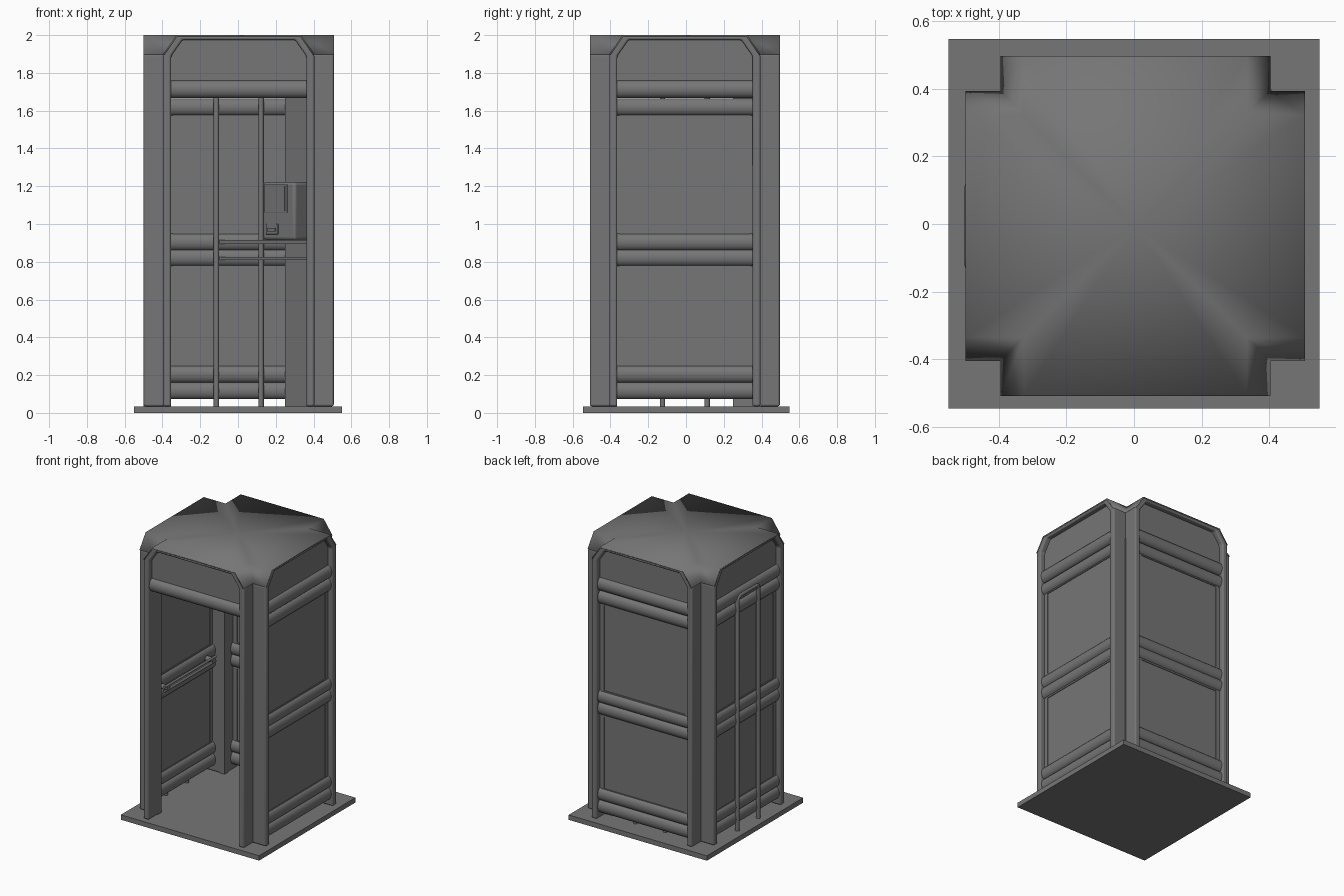
import bpy, bmesh, math
from mathutils import Matrix, Vector

if "Cube" in bpy.data.objects:
    bpy.data.objects.remove(bpy.data.objects["Cube"])

grey = bpy.data.materials.new("booth_grey")
grey.use_nodes = True
COLOUR = (0.18, 0.18, 0.18, 1)
grey.diffuse_color = COLOUR
grey.node_tree.nodes["Principled BSDF"].inputs["Base Color"].default_value = COLOUR

CENTRE = Vector((0.004, -0.006, 0))
ARM, REACH, WALL = 0.4, 0.503, 0.46     # half width of a side, outer face, wall plane
FLOOR, TOP = 0.035, 2.0
CUT_X, CUT_Z = 0.07, 0.1                # chamfer of the arches and roof


def finish(name, bm, matrix=Matrix(), angle=30):
    """Turn a bmesh into a smooth-shaded object."""
    bmesh.ops.recalc_face_normals(bm, faces=bm.faces)
    bm.transform(matrix)
    mesh = bpy.data.meshes.new(name)
    bm.to_mesh(mesh)
    bm.free()
    mesh.materials.append(grey)
    obj = bpy.data.objects.new(name, mesh)
    bpy.context.collection.objects.link(obj)
    bpy.ops.object.select_all(action="DESELECT")
    obj.select_set(True)
    bpy.context.view_layer.objects.active = obj
    bpy.ops.object.shade_smooth_by_angle(angle=math.radians(angle))
    return obj


def prism(name, points, push, matrix=Matrix(), bevel=0, angle=30):
    """Extrude a flat outline along a vector."""
    bm = bmesh.new()
    face = bm.faces.new([bm.verts.new(p) for p in points])
    new = bmesh.ops.extrude_face_region(bm, geom=[face])["geom"]
    bmesh.ops.translate(bm, vec=push, verts=[v for v in new if isinstance(v, bmesh.types.BMVert)])
    obj = finish(name, bm, matrix, angle)
    if bevel:
        mod = obj.modifiers.new("round", "BEVEL")
        mod.width, mod.segments = bevel, 3


def box(name, low, high, matrix=Matrix(), bevel=0):
    (a, b, c), (d, e, f) = low, high
    prism(name, [(a, b, c), (d, b, c), (d, e, c), (a, e, c)], (0, 0, f - c), matrix, bevel)


def tube(name, path, radius, matrix=Matrix()):
    curve = bpy.data.curves.new(name, "CURVE")
    curve.dimensions = "3D"
    curve.bevel_depth, curve.bevel_resolution, curve.use_fill_caps = radius, 3, True
    spline = curve.splines.new("POLY")
    spline.points.add(len(path) - 1)
    for point, co in zip(spline.points, path):
        point.co = (*(matrix @ Vector(co)), 1)
    spline.use_smooth = True
    curve.materials.append(grey)
    bpy.context.collection.objects.link(bpy.data.objects.new(name, curve))


def side(turns):
    """Side frame: the wall faces -y before turning."""
    return Matrix.Translation(CENTRE) @ Matrix.Rotation(turns * math.pi / 2, 4, "Z")


def arch(half, base, top, cut_x, cut_z, y):
    """Chamfered arch outline from the left foot to the right foot."""
    left = [(-half, base), (-half, top - cut_z), (-half + cut_x, top)]
    return [(x, y, z) for x, z in left + [(-x, z) for x, z in reversed(left)]]


def rail(name, z, height, matrix, depth=0.032):
    """Horizontal moulding, rounded on both faces of the wall."""
    ring = [(-0.365, -WALL + depth * math.cos(t), z + height / 2 * math.sin(t))
            for t in (math.tau * k / 20 for k in range(20))]
    prism(name, ring, (0.73, 0, 0), matrix, angle=40)


def panel(name, z0, z1, matrix):
    """Sheet with a thin raised lip on both faces."""
    box(name, (-0.365, -WALL - 0.006, z0), (0.365, -WALL + 0.006, z1), matrix)
    for s in (-1, 1):
        x = s * 0.335
        box(name + "_lip", (x - 0.012, -WALL - 0.011, z0), (x + 0.012, -WALL + 0.011, z1), matrix)
    for z in (z0, z1 - 0.016):
        box(name + "_lip", (-0.335, -WALL - 0.011, z), (0.335, -WALL + 0.011, z + 0.016), matrix)


# Floor slab
box("floor_slab", (-0.55, -0.546, 0), (0.55, 0.548, FLOOR))

# Four sides: 0 front, 1 left, 2 back, 3 right
for turn, label in enumerate(("front", "left", "back", "right")):
    m = side(turn)
    outer = arch(ARM, FLOOR, TOP - 0.003, CUT_X, CUT_Z, -REACH)
    inner = arch(ARM - 0.042, FLOOR, TOP - 0.025, 0.06, 0.085, -REACH)
    prism(label + "_frame", outer + inner[::-1], (0, REACH - ARM + 0.04, 0), m, bevel=0.01)
    prism(label + "_top_panel", arch(0.375, 1.72, 1.985, 0.06, 0.085, -WALL - 0.006),
          (0, 0.012, 0), m)
    rail(label + "_header", 1.714, 0.094, m, 0.036)
    if turn:
        for z in (0.118, 0.205, 0.822, 0.905, 1.619):
            rail(label + "_rail", z, 0.09, m)
        panel(label + "_lower_panel", 0.235, 0.785, m)
        panel(label + "_upper_panel", 0.94, 1.585, m)

# Inner core of each corner post
for turn in range(4):
    box("corner_post", (0.358, 0.002 - ARM, FLOOR), (ARM - 0.002, -0.358, 1.89), side(turn))

# Roof: one cross-shaped shell, fanned from the centre, with chamfered corners
bm = bmesh.new()
flat = ARM - CUT_X
low = TOP - CUT_Z
rim = []
for turn in range(4):
    spin = Matrix.Rotation(turn * math.pi / 2, 4, "Z")
    a, b, c, d, e, f = [bm.verts.new(spin @ Vector(p)) for p in (
        (flat, -REACH, TOP), (flat, -flat, TOP), (REACH, -flat, TOP),
        (ARM, -REACH, low), (ARM, -ARM, low), (REACH, -ARM, low))]
    bm.faces.new((a, d, e, b))
    bm.faces.new((b, e, f, c))
    rim += [a, b, c]
hub = bm.verts.new((0, 0, TOP))
for k, vert in enumerate(rim):
    bm.faces.new((hub, vert, rim[(k + 1) % len(rim)]))
roof = finish("roof_shell", bm, side(0), angle=65)
shell = roof.modifiers.new("thickness", "SOLIDIFY")
shell.thickness, shell.offset = 0.008, -1


# Hairpin poles: one outside the right wall, one inside the back wall
def hairpin(name, y, matrix):
    half, top, r = 0.118, 1.715, 0.03
    bend = [(half - r + r * math.cos(a), y, top - r + r * math.sin(a))
            for a in (math.pi / 2 * k / 5 for k in range(6))]
    right = [(half, y, FLOOR)] + bend
    tube(name, right + [(-px, py, pz) for px, py, pz in reversed(right)], 0.0145, matrix)


hairpin("outer_hairpin_pole", -0.491, side(3))
hairpin("inner_hairpin_pole", 0.405, side(0))

# Hand rail on the inside of the right wall
for z in (0.875, 0.905):
    tube("hand_rail", [(-0.375, -0.3, z), (-0.375, 0.28, z)], 0.009)
for y in (-0.27, 0.25):
    tube("hand_rail_bracket", [(-0.44, y, 0.89), (-0.365, y, 0.89)], 0.018)

# Corner shelves under the telephone
for z, thick in ((0.895, 0.02), (0.81, 0.016)):
    shelf = [(-0.1, 0.425), (0.39, -0.08), (0.39, 0.385), (0.34, 0.425)]
    prism("corner_shelf", [(x, y, z) for x, y in shelf], (0, 0, thick))

# Diagonal corner column and telephone, facing into the booth
prism("corner_column", [(0.25, 0.392, FLOOR), (0.395, 0.25, FLOOR), (0.408, 0.398, FLOOR)],
      (0, 0, 1.665))
corner = Matrix.Translation((0.313, 0.313, 0)) @ Matrix.Rotation(-math.pi / 4, 4, "Z")
box("telephone_body", (-0.12, -0.14, 0.915), (0.12, 0, 1.222), corner, bevel=0.015)
box("telephone_face", (-0.1, -0.146, 1.06), (0.07, -0.138, 1.21), corner, bevel=0.003)
box("telephone_screen", (-0.085, -0.15, 1.07), (0.055, -0.144, 1.2), corner)
box("coin_tray", (-0.09, -0.146, 0.945), (0.0, -0.138, 1.0), corner, bevel=0.003)
box("coin_tray_flap", (-0.075, -0.152, 0.96), (-0.015, -0.144, 0.98), corner)
